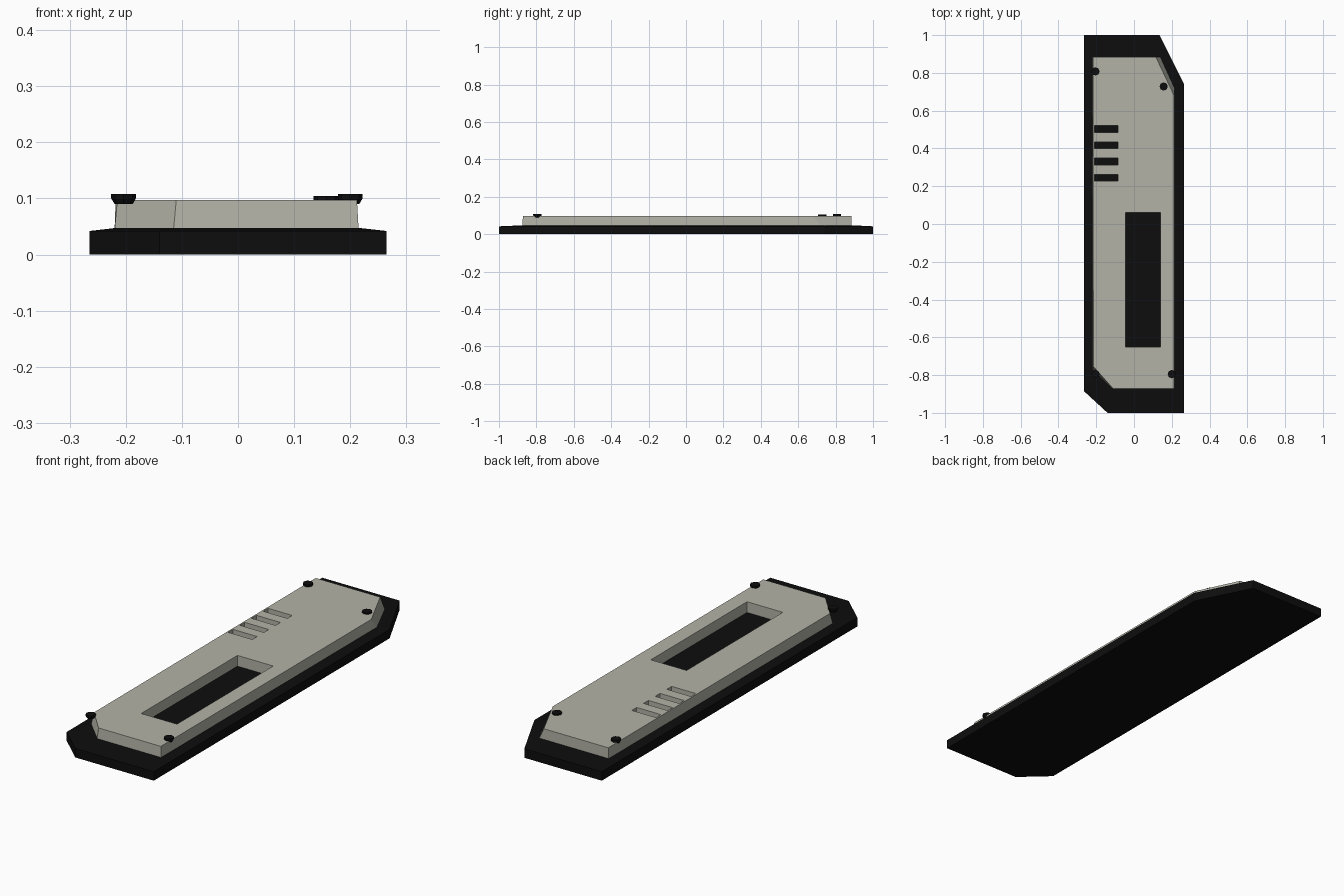
import bpy
import bmesh
from math import cos, sin, tau

if "Cube" in bpy.data.objects:
    bpy.data.objects.remove(bpy.data.objects["Cube"], do_unlink=True)


def material(name, colour):
    m = bpy.data.materials.new(name)
    m.use_nodes = True
    m.diffuse_color = (*colour, 1)
    m.node_tree.nodes["Principled BSDF"].inputs["Base Color"].default_value = (*colour, 1)
    return m


black = material("black", (0.004, 0.004, 0.004))
grey = material("warm grey", (0.45, 0.45, 0.39))


def finish(bm, name, mat):
    bmesh.ops.recalc_face_normals(bm, faces=bm.faces)
    mesh = bpy.data.meshes.new(name)
    bm.to_mesh(mesh)
    bm.free()
    mesh.materials.append(mat)
    obj = bpy.data.objects.new(name, mesh)
    bpy.context.collection.objects.link(obj)
    return obj


def ring(bm, points, z):
    return [bm.verts.new((x, y, z)) for x, y in points]


def bridge(bm, low, high):
    for i in range(len(low)):
        j = (i + 1) % len(low)
        bm.faces.new((low[i], low[j], high[j], high[i]))


def loft(name, mat, levels):
    """Closed solid through a stack of (outline, height) levels."""
    bm = bmesh.new()
    rings = [ring(bm, pts, z) for pts, z in levels]
    for low, high in zip(rings, rings[1:]):
        bridge(bm, low, high)
    bm.faces.new(rings[0])
    bm.faces.new(rings[-1])
    return finish(bm, name, mat)


def rectangle(x0, x1, y0, y1):
    return [(x0, y0), (x1, y0), (x1, y1), (x0, y1)]


# Base plate with two clipped corners and a faintly raised deck
base = [(-.265, 1), (.135, 1), (.265, .74), (.265, -1), (-.14, -1), (-.265, -.885)]
deck = [(-.222, .9), (.14, .9), (.22, .74), (.22, -.885), (-.12, -.885), (-.222, -.79)]
loft("base_plate", black, [(base, 0), (base, .042), (deck, .047)])

# Cover panel: sloped clipped corners, open window and vent slots down to the base
foot = [(-.22, .885), (.14, .885), (.215, .72), (.215, -.875), (-.115, -.875), (-.22, -.77)]
rim = [(-.218, .885), (.115, .885), (.212, .68), (.212, -.872), (-.11, -.872), (-.215, -.755)]
holes = [rectangle(-.045, .14, -.65, .06)]
holes += [rectangle(-.21, -.085, y - .018, y + .018) for y in (.245, .331, .417, .503)]

bm = bmesh.new()
top_edges = []
for low_pts, high_pts in [(foot, rim)] + [(h, h) for h in holes]:
    low, high = ring(bm, low_pts, .044), ring(bm, high_pts, .097)
    bridge(bm, low, high)
    top_edges += [bm.edges.get((high[i - 1], high[i])) for i in range(len(high))]
bmesh.ops.triangle_fill(bm, use_beauty=True, use_dissolve=False, edges=top_edges, normal=(0, 0, 1))
finish(bm, "cover_panel", grey)

# Corner screws, wider at the top of the head
for name, cx, cy, top in (("back_right", -.204, .808, .108), ("back_left", .157, .728, .104),
                          ("front_right", -.204, -.795, .108), ("front_left", .2, -.795, .108)):
    def circle(r):
        return [(cx + r * cos(tau * i / 8), cy + r * sin(tau * i / 8)) for i in range(8)]
    loft(name + "_screw", black, [(circle(.016), .09), (circle(.022), top - .008), (circle(.022), top)])
